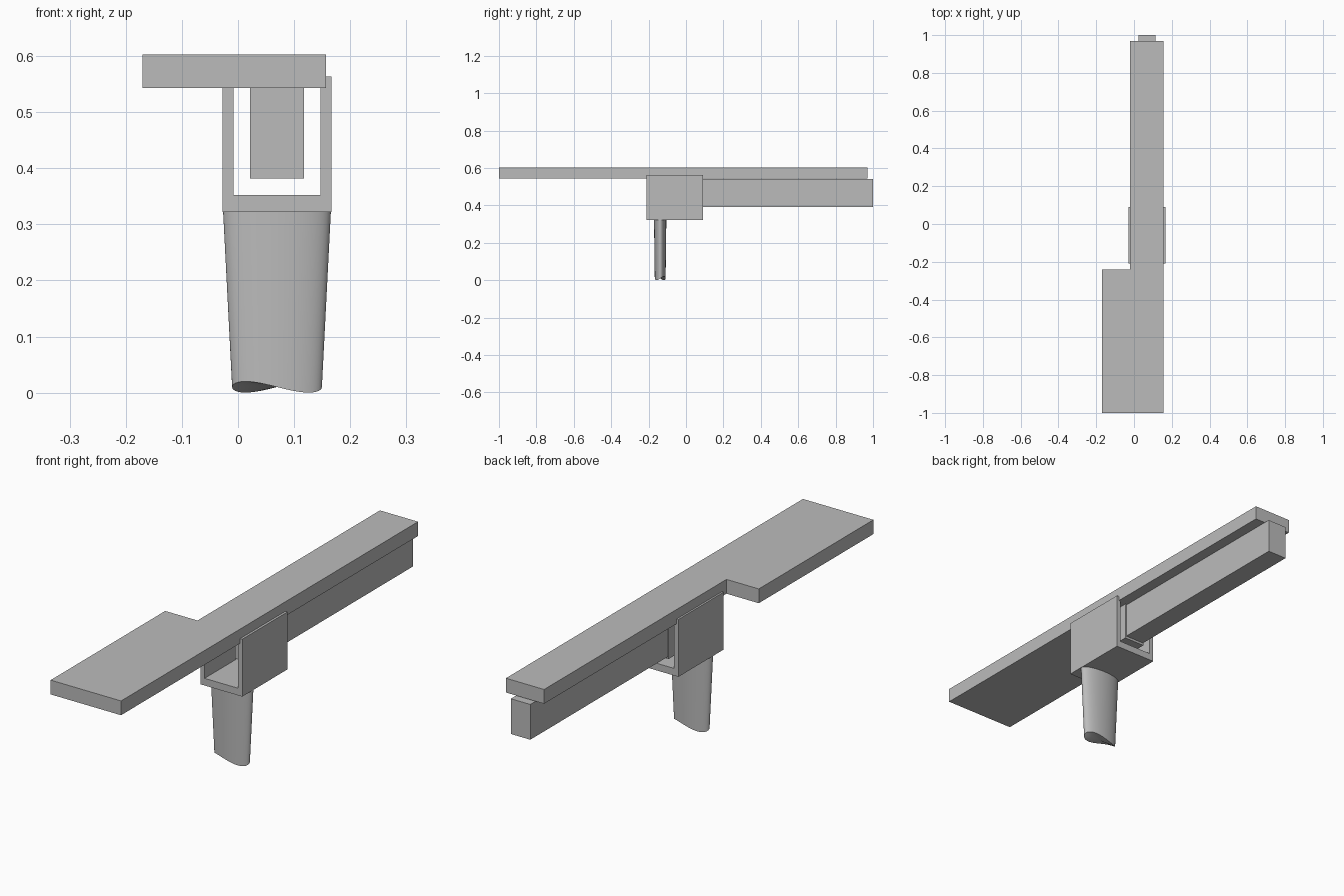
import bpy, bmesh, math

cube = bpy.data.objects.get("Cube")
if cube:
    bpy.data.objects.remove(cube, do_unlink=True)

grey = bpy.data.materials.new("plain_grey")
grey.use_nodes = True
grey.diffuse_color = (0.5, 0.5, 0.5, 1)
grey.node_tree.nodes["Principled BSDF"].inputs["Base Color"].default_value = (0.5, 0.5, 0.5, 1)


def finish(name, bm):
    bmesh.ops.recalc_face_normals(bm, faces=bm.faces)
    mesh = bpy.data.meshes.new(name)
    bm.to_mesh(mesh)
    bm.free()
    mesh.materials.append(grey)
    obj = bpy.data.objects.new(name, mesh)
    bpy.context.collection.objects.link(obj)
    return obj


def extrude(name, outline, place, depth):
    """Extrude a 2D outline; place maps (a, b, depth) to a 3D point."""
    bm = bmesh.new()
    ends = [[bm.verts.new(place(a, b, d)) for a, b in outline] for d in depth]
    for ring in ends:
        bm.faces.new(ring)
    n = len(outline)
    for i in range(n):
        j = (i + 1) % n
        bm.faces.new((ends[0][i], ends[0][j], ends[1][j], ends[1][i]))
    return finish(name, bm)


def along_z(a, b, d):
    return (a, b, d)


def along_y(a, b, d):
    return (a, d, b)


def rectangle(a0, a1, b0, b1):
    return [(a0, b0), (a1, b0), (a1, b1), (a0, b1)]


# Long top plate with the wider front section
extrude("top_plate",
        [(-0.17, -1), (0.157, -1), (0.157, 0.97), (-0.02, 0.97), (-0.02, -0.24), (-0.17, -0.24)],
        along_z, (0.543, 0.603))

# Open U-shaped bracket
extrude("bracket",
        [(-0.028, 0.322), (0.167, 0.322), (0.167, 0.563), (0.147, 0.563),
         (0.147, 0.352), (-0.008, 0.352), (-0.008, 0.563), (-0.028, 0.563)],
        along_y, (-0.21, 0.09))

# Block inside the bracket and the slimmer beam behind it
extrude("inner_block", rectangle(0.021, 0.118, 0.382, 0.543), along_y, (-0.05, 0.085))
extrude("rear_beam", rectangle(0.023, 0.113, 0.392, 0.54), along_y, (0.08, 1.0))

# Tapered oval grip with a saddle-shaped lower end
SIDES = 48
bm = bmesh.new()


def oval(half_x, half_y, height):
    ring = []
    for i in range(SIDES):
        t = math.tau * i / SIDES
        ring.append(bm.verts.new((0.0695 + half_x * math.cos(t),
                                  -0.138 + half_y * math.sin(t), height(t))))
    return ring


upper = oval(0.096, 0.033, lambda t: 0.322)
lower = oval(0.08, 0.029, lambda t: 0.01 + 0.01 * math.sin(2 * t))
centre = bm.verts.new((0.0695, -0.138, 0.01))
bm.faces.new(upper)
for i in range(SIDES):
    j = (i + 1) % SIDES
    bm.faces.new((lower[i], lower[j], upper[j], upper[i]))
    bm.faces.new((centre, lower[j], lower[i]))
grip = finish("grip", bm)
bpy.ops.object.select_all(action="DESELECT")
grip.select_set(True)
bpy.context.view_layer.objects.active = grip
bpy.ops.object.shade_smooth_by_angle(angle=math.radians(35))
